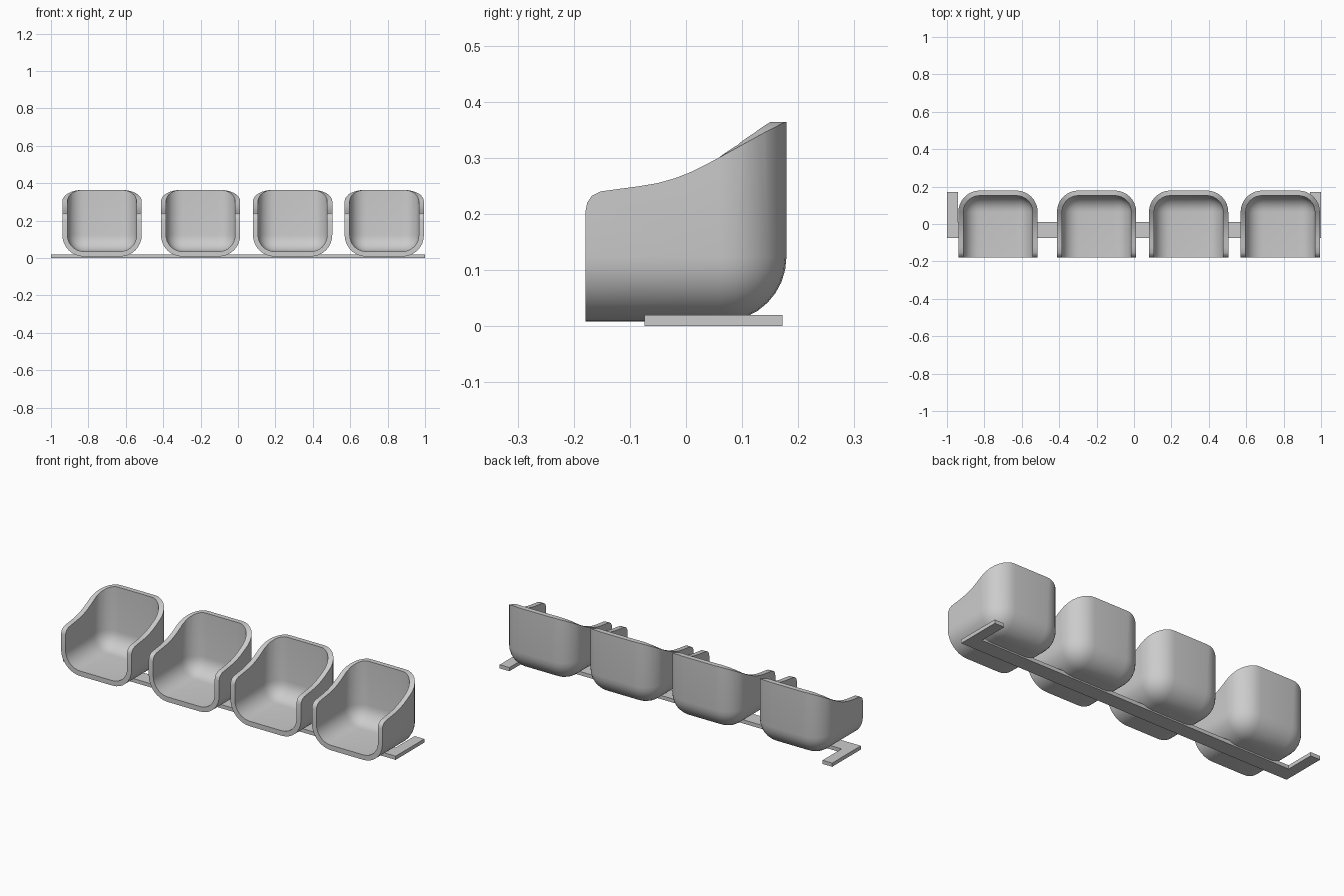
import bpy, bmesh

if "Cube" in bpy.data.objects:
    bpy.data.objects.remove(bpy.data.objects["Cube"])


def add_object(name, bm):
    mesh = bpy.data.meshes.new(name)
    bmesh.ops.recalc_face_normals(bm, faces=bm.faces[:])
    bm.to_mesh(mesh)
    bm.free()
    ob = bpy.data.objects.new(name, mesh)
    bpy.context.collection.objects.link(ob)
    return ob


def prism(name, points, axis_vec, place):
    """Extrude a flat outline along a vector."""
    bm = bmesh.new()
    face = bm.faces.new([bm.verts.new(place(a, b)) for a, b in points])
    res = bmesh.ops.extrude_face_region(bm, geom=[face])
    verts = [g for g in res["geom"] if isinstance(g, bmesh.types.BMVert)]
    bmesh.ops.translate(bm, verts=verts, vec=axis_vec)
    return add_object(name, bm)


# Base: long rail with an arm pointing back at each end
outline = [(-1, -0.074), (1, -0.074), (1, 0.172), (0.942, 0.172),
           (0.942, 0.01), (-0.942, 0.01), (-0.942, 0.172), (-1, 0.172)]
prism("base_rail", outline, (0, 0, 0.02), lambda x, y: (x, y, 0))

# Seat body: big block with rounded bottom and back edges
HALF, BACK, BOTTOM, RADIUS = 0.212, 0.179, 0.008, 0.115
bm = bmesh.new()
bmesh.ops.create_cube(bm, size=1)
for v in bm.verts:
    v.co = (HALF if v.co.x > 0 else -HALF,
            BACK if v.co.y > 0 else -0.4,
            0.6 if v.co.z > 0 else BOTTOM)


def at_bottom(e):
    return all(v.co.z < 0.1 for v in e.verts)


def at_back(e):
    return all(v.co.y > 0 for v in e.verts)


def on_front_or_top(e):
    return all(v.co.y < 0 for v in e.verts) or all(v.co.z > 0.1 for v in e.verts)


edges = [e for e in bm.edges if (at_bottom(e) or at_back(e)) and not on_front_or_top(e)]
bmesh.ops.bevel(bm, geom=edges, offset=RADIUS, offset_type='OFFSET',
                segments=8, profile=0.5, affect='EDGES')
seat = add_object("seat_1", bm)

# Side profile that trims the front and the sweeping armrest line
profile = [(-0.179, -0.1), (-0.179, 0.205), (-0.176, 0.22), (-0.168, 0.232),
           (-0.152, 0.240), (-0.12, 0.2445), (-0.085, 0.249), (-0.05, 0.255),
           (-0.02, 0.2635), (0.005, 0.273), (0.03, 0.285), (0.06, 0.301),
           (0.1, 0.323), (0.14, 0.345), (0.177, 0.364), (0.3, 0.364), (0.3, -0.1)]
cutter = prism("seat_trim_cutter", profile, (1, 0, 0), lambda y, z: (-0.5, y, z))
cutter.hide_render = True
trim = seat.modifiers.new("trim", 'BOOLEAN')
trim.operation, trim.solver, trim.object = 'INTERSECT', 'EXACT', cutter
dg = bpy.context.evaluated_depsgraph_get()
seat.data = bpy.data.meshes.new_from_object(seat.evaluated_get(dg))
seat.modifiers.clear()
bpy.data.objects.remove(cutter)

# Open the front and top, leaving only the outer skin
bm = bmesh.new()
bm.from_mesh(seat.data)
bm.normal_update()
caps = [f for f in bm.faces if f.normal.z > 0.02 or f.normal.y < -0.02]
bmesh.ops.delete(bm, geom=caps, context='FACES')
bm.to_mesh(seat.data)
bm.free()

# Shell thickness and smooth shading
shell = seat.modifiers.new("shell", 'SOLIDIFY')
shell.thickness, shell.offset, shell.use_even_offset = 0.027, -1, True
dg = bpy.context.evaluated_depsgraph_get()
seat.data = bpy.data.meshes.new_from_object(seat.evaluated_get(dg))
seat.modifiers.clear()
bpy.context.view_layer.objects.active = seat
seat.select_set(True)
bpy.ops.object.shade_smooth_by_angle()

# Row of four seats
for i, x in enumerate((-0.727, -0.2, 0.292, 0.782)):
    ob = seat
    if i:
        ob = seat.copy()
        ob.name = f"seat_{i + 1}"
        bpy.context.collection.objects.link(ob)
    ob.location.x = x
